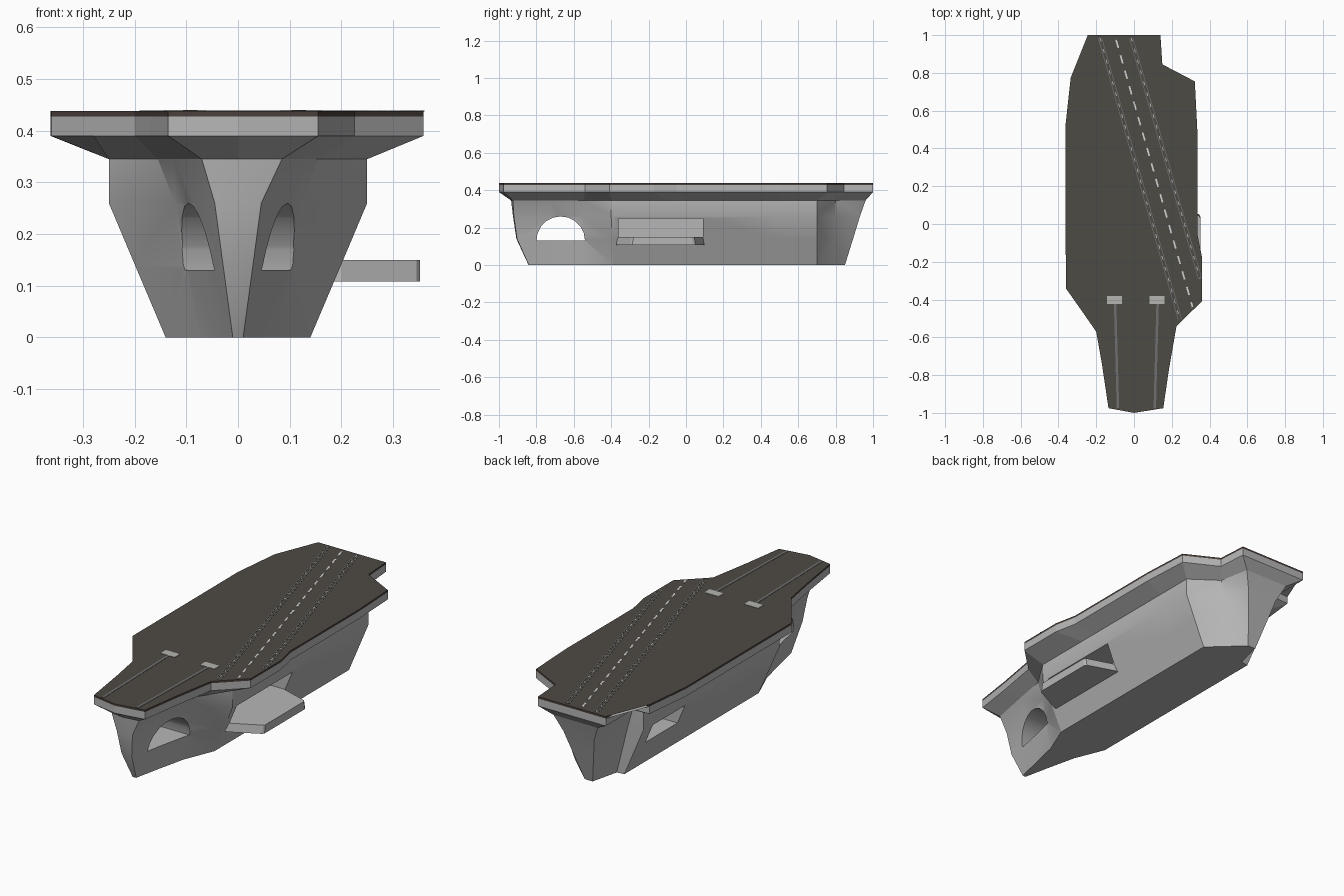
import bpy, bmesh, math
from mathutils import Vector

if "Cube" in bpy.data.objects:
    bpy.data.objects.remove(bpy.data.objects["Cube"])


def mat(name, col):
    m = bpy.data.materials.new(name)
    m.diffuse_color = (*col, 1)
    m.use_nodes = True
    m.node_tree.nodes["Principled BSDF"].inputs["Base Color"].default_value = m.diffuse_color
    return m


GREY = mat("hull grey", (0.47, 0.47, 0.47))
DECK = mat("deck dark", (0.076, 0.069, 0.060))
RIM = mat("deck edge brown", (0.070, 0.052, 0.045))
LINE = mat("marking grey", (0.16, 0.16, 0.16))
WHITE = mat("marking white", (0.65, 0.65, 0.63))
PLATE = mat("plate grey", (0.46, 0.46, 0.44))


def finish(name, bm, *mats):
    bmesh.ops.recalc_face_normals(bm, faces=bm.faces)
    me = bpy.data.meshes.new(name)
    bm.to_mesh(me)
    bm.free()
    for m in mats:
        me.materials.append(m)
    ob = bpy.data.objects.new(name, me)
    bpy.context.collection.objects.link(ob)
    return ob


def loft(name, rings, *mats):
    """Closed solid through rings of equal length."""
    bm = bmesh.new()
    loops = [[bm.verts.new(p) for p in r] for r in rings]
    n = len(loops[0])
    for a, b in zip(loops, loops[1:]):
        for i in range(n):
            j = (i + 1) % n
            bm.faces.new((a[i], a[j], b[j], b[i]))
    caps = [bm.faces.new(loops[0]), bm.faces.new(loops[-1])]
    bmesh.ops.triangulate(bm, faces=caps)
    return finish(name, bm, *mats)


def level(pts, z):
    return [(x, y, z) for x, y in pts]


def sym(bow_y, half, right_stern, left_stern):
    """Bow point, right side to stern, then the mirrored left side back."""
    left = [(-x, y) for x, y in reversed(half)]
    return [(0, bow_y)] + half + right_stern + left_stern + left


def box(name, lo, hi, m):
    rect = [(lo[0], lo[1]), (hi[0], lo[1]), (hi[0], hi[1]), (lo[0], hi[1])]
    return loft(name, [level(rect, lo[2]), level(rect, hi[2])], m)


# Outlines, from the bow round the right side to the stern and back
deck = [(0, -1), (.155, -.975), (.185, -.77), (.225, -.54), (.359, -.41), (.359, -.17),
        (.335, -.05), (.335, .5), (.322, .755), (.15, .845), (.14, 1),
        (-.245, 1), (-.245, .78), (-.335, .775), (-.363, .52), (-.362, .2),
        (-.361, -.34), (-.28, -.455), (-.2, -.57), (-.17, -.74), (-.135, -.975)]
top = [(0, -.935), (.085, -.925), (.125, -.72), (.155, -.55), (.25, -.4), (.25, -.1),
       (.25, 0), (.25, .5), (.25, .7), (.11, .8), (.08, .96),
       (-.17, .96), (-.19, .705), (-.25, .7), (-.25, .5), (-.25, .2),
       (-.25, -.1), (-.25, -.4), (-.155, -.55), (-.125, -.72), (-.07, -.925)]
mid = sym(-.925, [(.045, -.92), (.083, -.73), (.122, -.55), (.25, -.4), (.25, -.1),
                  (.25, 0), (.25, .5), (.25, .7)],
          [(.095, .8), (.045, .93)], [(-.13, .93), (-.165, .705)])
keel = sym(-.842, [(.01, -.84), (.04, -.7), (.075, -.55), (.14, -.39), (.14, -.1),
                   (.14, 0), (.14, .5), (.14, .7)],
           [(.065, .77), (-.02, .85)], [(-.065, .85), (-.1, .705)])
low = [(k[0] * .46 + m[0] * .54, k[1] * .46 + m[1] * .54 - (.02 if k[1] < -.8 else 0))
       for k, m in zip(keel, mid)]

# Hull
hull = loft("hull", [level(keel, 0), level(low, .14), level(mid, .26), level(top, .345)], GREY)
bm = bmesh.new()
bm.from_mesh(hull.data)
bmesh.ops.triangulate(bm, faces=bm.faces)
bm.to_mesh(hull.data)
bm.free()

# Bow tunnel and side hangar openings cut from the hull
arch = [(-.67 + .13 * math.cos(math.pi * i / 10), .13 + .13 * math.sin(math.pi * i / 10))
        for i in range(11)]
cutters = [
    loft("tunnel_cutter", [[(x, y, z) for y, z in arch] for x in (-.5, .5)], GREY),
    box("right_hangar_cutter", (.1, -.36, .15), (.5, .09, .25), GREY),
    box("left_hangar_cutter", (-.5, .36, .15), (-.1, .62, .25), GREY)]
for c in cutters:
    mod = hull.modifiers.new(c.name, 'BOOLEAN')
    mod.operation, mod.solver, mod.object = 'DIFFERENCE', 'EXACT', c
bpy.context.view_layer.update()
cut = bpy.data.meshes.new_from_object(hull.evaluated_get(bpy.context.evaluated_depsgraph_get()))
hull.modifiers.clear()
hull.data = cut
for c in cutters:
    bpy.data.objects.remove(c)
bpy.context.view_layer.objects.active = hull
hull.select_set(True)
bpy.ops.object.shade_smooth_by_angle(angle=math.radians(25))

# Flared skirt with deck side band, then the dark flight deck
loft("deck_skirt", [level(top, .345), level(deck, .39), level(deck, .428)], GREY)
flight = loft("flight_deck", [level(deck, .428), level(deck, .438)], DECK, RIM)
for f in flight.data.polygons:
    f.material_index = 0 if abs(f.normal.z) > .5 else 1

# Side elevator platform
outer = [(.14, -.365), (.2, -.365), (.345, -.29), (.352, -.28), (.352, .03), (.345, .043),
         (.2, .09), (.14, .09)]
under = [(x, y + (.008 if y > 0 else -.008)) for x, y in outer]
loft("side_elevator", [level(under, .108), level(outer, .15)], GREY)


def stripes(name, runs, width, m, dash=0, gap=0, h=.0015):
    """Thin plates on the deck along each run, whole or dashed."""
    bm = bmesh.new()
    for a, b in runs:
        a, b = Vector(a), Vector(b)
        d = (b - a).normalized()
        s = Vector((-d.y, d.x)) * width / 2
        length, t = (b - a).length, 0
        while t < length:
            e = min(t + dash, length) if dash else length
            p, q = a + d * t, a + d * e
            rings = [[bm.verts.new((v.x, v.y, z)) for v in (p - s, q - s, q + s, p + s)]
                     for z in (.437, .438 + h)]
            bm.faces.new(rings[0])
            bm.faces.new(rings[1])
            for i in range(4):
                j = (i + 1) % 4
                bm.faces.new((rings[0][i], rings[0][j], rings[1][j], rings[1][i]))
            t = e + gap if dash else length
    finish(name, bm, m)


# Angled landing strip markings
edges = [((-.18, .985), (.243, -.505)), ((-.015, .985), (.35, -.29))]
pairs = [((a[0] + o, a[1]), (b[0] + o, b[1])) for a, b in edges for o in (-.009, .009)]
stripes("strip_edge_lines", pairs, .004, LINE)
stripes("strip_edge_dashes", edges, .005, PLATE, .02, .04)
stripes("strip_centre_dashes", [((-.095, .975), (.31, -.44))], .009, WHITE, .045, .04)

# Launch tracks and blast plates
for side, x0, x1 in (("left", -.1, -.085), ("right", .125, .11)):
    stripes(side + "_launch_track", [((x0, -.42), (x1, -.975))], .013, LINE)
    stripes(side + "_blast_plate", [((x0 - .043, -.402), (x0 + .037, -.402))], .042, PLATE, h=.002)
